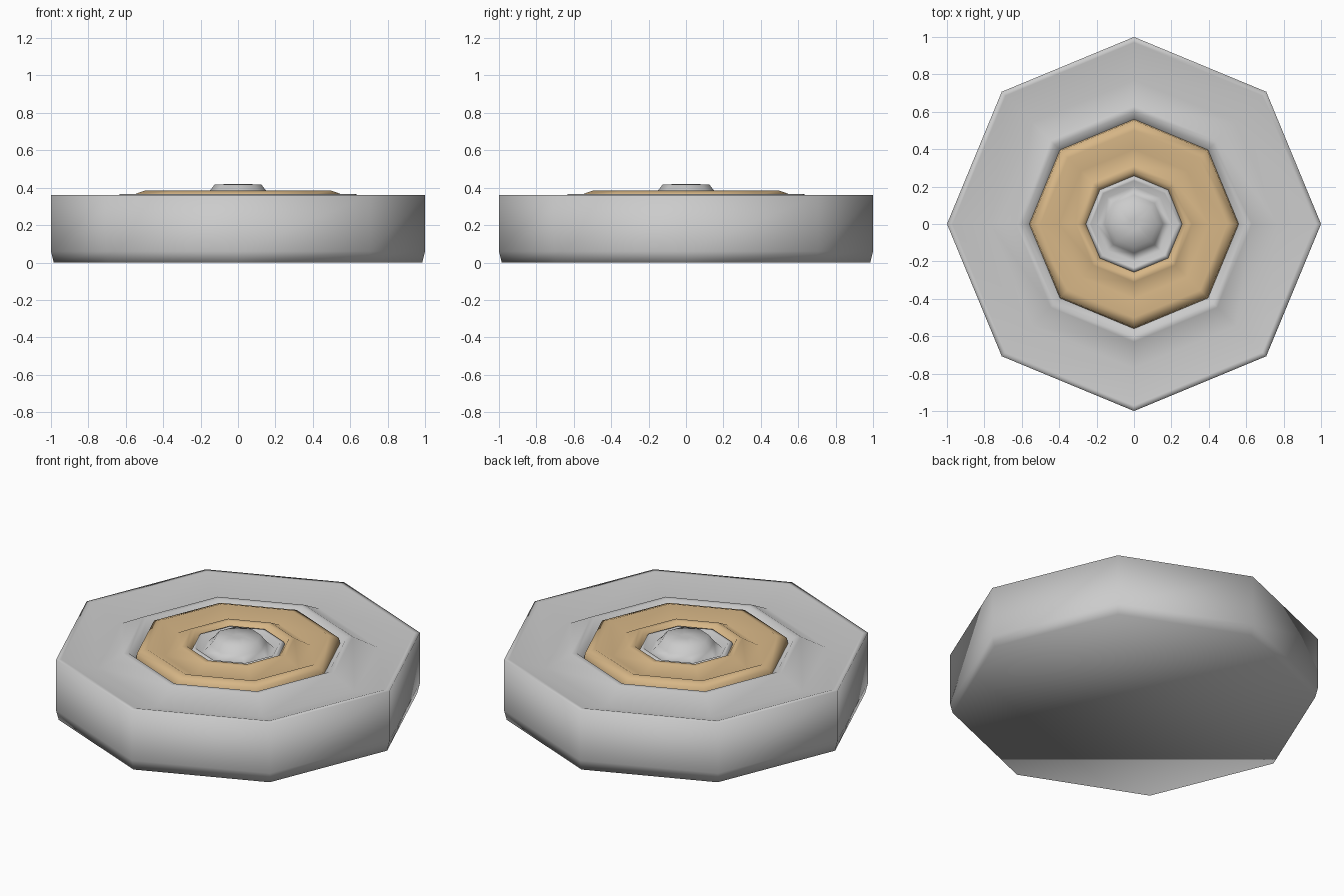
import bpy, bmesh, math

if "Cube" in bpy.data.objects:
    bpy.data.objects.remove(bpy.data.objects["Cube"])

SIDES = 8


def lathe(name, profile, color=None, cap_start=False, cap_end=False):
    """Turn an (r, z) profile around z into a smooth octagonal shell."""
    bm = bmesh.new()
    rings = []
    for r, z in profile:
        rings.append([bm.verts.new((r * math.cos(math.tau * i / SIDES),
                                    r * math.sin(math.tau * i / SIDES), z))
                      for i in range(SIDES)])
    # Profiles run from the outside in, so this winding faces outward
    for a, b in zip(rings, rings[1:]):
        for i in range(SIDES):
            j = (i + 1) % SIDES
            bm.faces.new((a[i], a[j], b[j], b[i]))
    if cap_start:
        bm.faces.new(rings[0][::-1])
    if cap_end:
        bm.faces.new(rings[-1])
    for face in bm.faces:
        face.smooth = True
    mesh = bpy.data.meshes.new(name)
    bm.to_mesh(mesh)
    bm.free()
    obj = bpy.data.objects.new(name, mesh)
    bpy.context.collection.objects.link(obj)
    if color:
        mat = bpy.data.materials.new(name + "_color")
        mat.diffuse_color = color
        mat.use_nodes = True
        mat.node_tree.nodes["Principled BSDF"].inputs["Base Color"].default_value = mat.diffuse_color
        mesh.materials.append(mat)
    return obj


# Octagonal body: flat bottom, small chamfer, wide trough on top, inner lip
lathe("body", [(0.985, 0), (1.0, 0.06), (1.0, 0.36), (0.97, 0.36),
               (0.77, 0.29), (0.63, 0.366), (0.60, 0.366),
               (0.56, 0.33)], cap_start=True)

# Tan ring with a trough between its two raised edges
lathe("tan_ring", [(0.56, 0.33), (0.554, 0.365), (0.50, 0.384),
                   (0.40, 0.333), (0.31, 0.382), (0.28, 0.382),
                   (0.258, 0.35)], (0.68, 0.47, 0.24, 1))

# Grey centre: thin lip, small recess and a raised button
lathe("center_button", [(0.258, 0.35), (0.25, 0.366), (0.232, 0.366),
                        (0.20, 0.335), (0.155, 0.378),
                        (0.125, 0.417), (0.03, 0.42)], cap_end=True)
